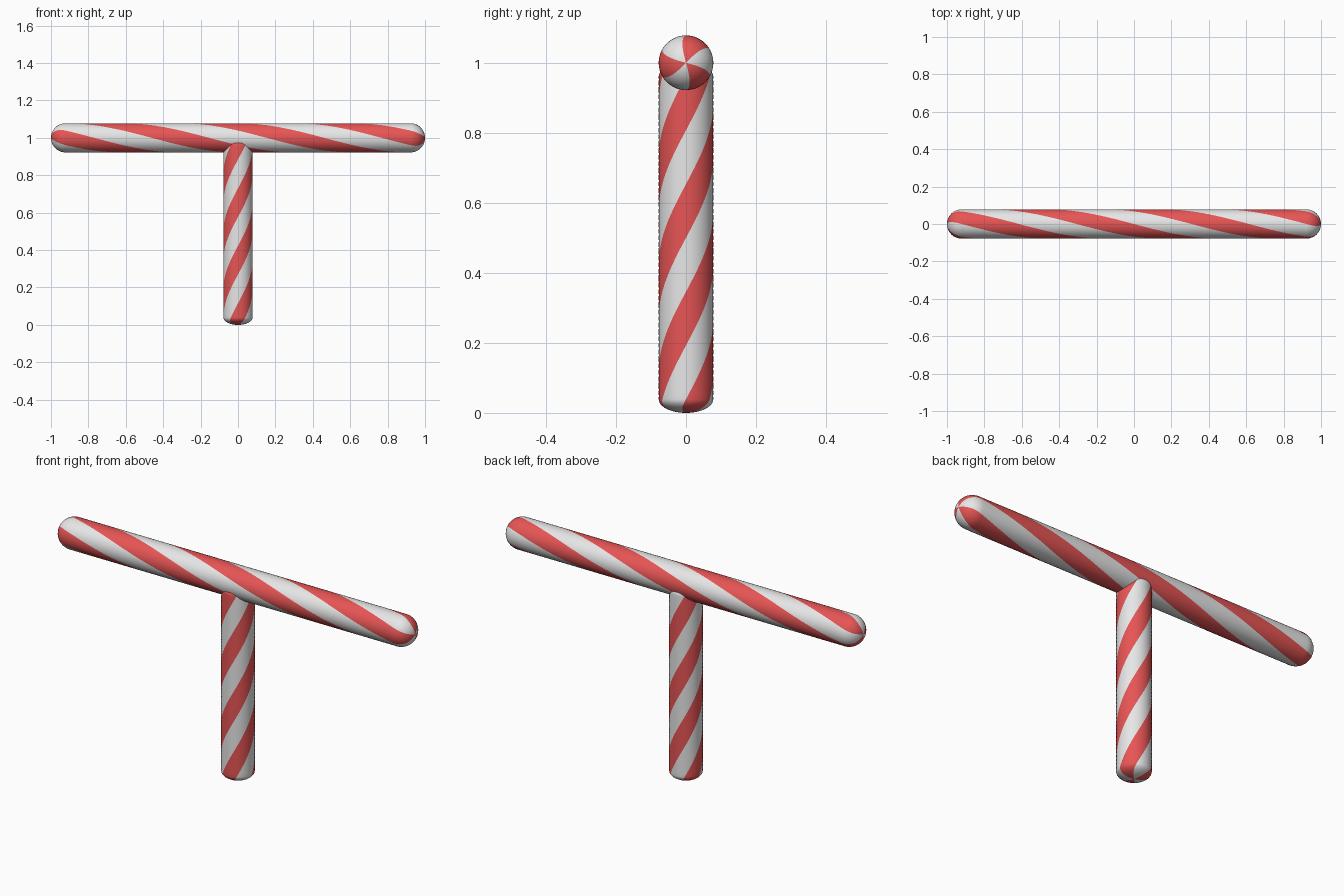
import bpy, bmesh, math
from mathutils import Matrix

if "Cube" in bpy.data.objects:
    bpy.data.objects.remove(bpy.data.objects["Cube"])

R = 0.078          # bar radius
HALF = 1.0         # half length including the round caps
BODY = HALF - R    # half length of the straight part
COLS = 48          # columns follow the helix, 8 per stripe
TWIST = math.pi / BODY   # one full turn along the straight part


def material(name, rgb):
    m = bpy.data.materials.new(name)
    m.diffuse_color = (*rgb, 1)
    m.use_nodes = True
    m.node_tree.nodes["Principled BSDF"].inputs["Base Color"].default_value = m.diffuse_color
    return m


RED = material("stripe_red", (0.80, 0.09, 0.09))
WHITE = material("stripe_white", (0.80, 0.80, 0.80))


def striped_capsule(name, matrix):
    """Capsule along x whose twisted columns form three red and three white stripes."""
    cap = [i * math.pi / 24 for i in range(1, 13)]
    profile = [(-BODY - R * math.cos(t), R * math.sin(t)) for t in cap]
    profile += [(-BODY + 2 * BODY * i / 60, R) for i in range(1, 60)]
    profile += [(BODY + R * math.cos(t), R * math.sin(t)) for t in reversed(cap)]

    bm = bmesh.new()
    rings = []
    for x, r in profile:
        ring = []
        for j in range(COLS):
            a = 2 * math.pi * j / COLS - math.pi / 6 + TWIST * x
            ring.append(bm.verts.new((x, r * math.cos(a), r * math.sin(a))))
        rings.append(ring)
    tips = [bm.verts.new((-HALF, 0, 0)), bm.verts.new((HALF, 0, 0))]

    for j in range(COLS):
        k = (j + 1) % COLS
        faces = [bm.faces.new((a[j], a[k], b[k], b[j])) for a, b in zip(rings, rings[1:])]
        faces.append(bm.faces.new((tips[0], rings[0][k], rings[0][j])))
        faces.append(bm.faces.new((tips[1], rings[-1][j], rings[-1][k])))
        for f in faces:
            f.material_index = (j // (COLS // 6)) % 2   # alternate red and white
            f.smooth = True

    bm.transform(matrix)
    bmesh.ops.recalc_face_normals(bm, faces=bm.faces)
    me = bpy.data.meshes.new(name)
    bm.to_mesh(me)
    bm.free()
    me.materials.append(RED)
    me.materials.append(WHITE)
    ob = bpy.data.objects.new(name, me)
    bpy.context.collection.objects.link(ob)
    return ob


# Horizontal bar
striped_capsule("crossbar", Matrix.Translation((0, 0, 1)))

# Upright: the same capsule stood up and squashed to half its length
striped_capsule("post", Matrix.Translation((0, 0, 0.5))
                @ Matrix.Rotation(-math.pi / 2, 4, 'Y')
                @ Matrix.Diagonal((0.5, 1, 1, 1)))
